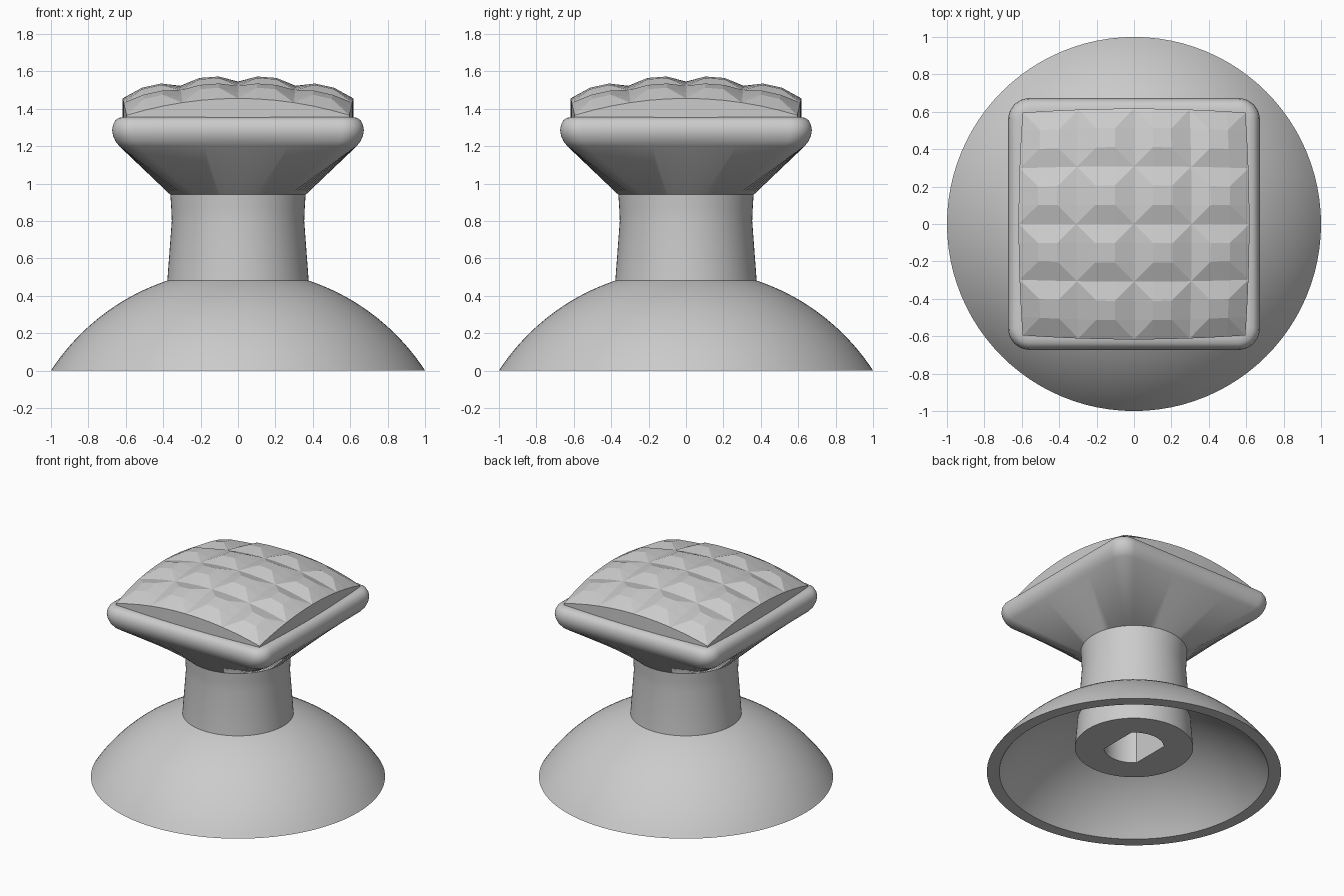
import bpy, bmesh, math

cube = bpy.data.objects.get("Cube")
if cube:
    bpy.data.objects.remove(cube)

TAU = 2 * math.pi
grey = bpy.data.materials.new("plain_grey")
grey.use_nodes = True
colour = (0.6, 0.6, 0.6, 1)
grey.diffuse_color = colour
grey.node_tree.nodes["Principled BSDF"].inputs["Base Color"].default_value = colour


def finish(name, bm, smooth_angle=None):
    """Turn a bmesh into a named object."""
    bmesh.ops.recalc_face_normals(bm, faces=bm.faces)
    mesh = bpy.data.meshes.new(name)
    bm.to_mesh(mesh)
    bm.free()
    mesh.materials.append(grey)
    obj = bpy.data.objects.new(name, mesh)
    bpy.context.collection.objects.link(obj)
    if smooth_angle:
        bpy.ops.object.select_all(action='DESELECT')
        obj.select_set(True)
        bpy.context.view_layer.objects.active = obj
        bpy.ops.object.shade_smooth_by_angle(angle=math.radians(smooth_angle))
    return obj


def loft(name, rings, caps=True, closed=False, smooth_angle=30):
    """Skin a list of rings that share one point count."""
    bm = bmesh.new()
    loops = [[bm.verts.new(p) for p in ring] for ring in rings]
    n = len(loops[0])
    pairs = list(zip(loops, loops[1:]))
    if closed:
        pairs.append((loops[-1], loops[0]))
    for a, b in pairs:
        for i in range(n):
            j = (i + 1) % n
            bm.faces.new((a[i], a[j], b[j], b[i]))
    if caps and not closed:
        bm.faces.new(loops[0])
        bm.faces.new(loops[-1])
    return finish(name, bm, smooth_angle)


ANGLES = [TAU * i / 96 for i in range(96)]


def circle(r, z, angles=ANGLES):
    return [(r * math.cos(a), r * math.sin(a), z) for a in angles]


def flatted_circle(r, flat, z):
    """Circle with two flats facing +x and -x."""
    pts = []
    for a in ANGLES:
        d = min(r, flat / max(abs(math.cos(a)), 0.001))
        pts.append((d * math.cos(a), d * math.sin(a), z))
    return pts


def rounded_square(half, radius, z, arc=10, side=12):
    pts = []
    c = half - radius
    for q in range(4):
        corner = [(c + radius * math.cos(t), c + radius * math.sin(t))
                  for t in (math.pi / 2 * k / arc for k in range(arc + 1))]
        # straight side leading on to the next corner
        corner += [(c - 2 * c * k / side, half) for k in range(1, side)]
        for x, y in corner:
            for _ in range(q):
                x, y = -y, x
            pts.append((x, y, z))
    return pts


# Hollow domed base: concentric spherical caps
DROP = 0.651


def cap_rings(rim, top=0.3, steps=20):
    radius = math.hypot(rim, DROP)
    start, end = math.asin(rim / radius), math.asin(top / radius)
    rings = []
    for k in range(steps + 1):
        t = start + (end - start) * k / steps
        rings.append(circle(radius * math.sin(t), max(0, radius * math.cos(t) - DROP)))
    return rings


loft("domed_base", cap_rings(1.0) + cap_rings(0.915)[::-1], closed=True)

# Neck with the boss below and its double-flatted shaft socket
loft("neck_and_socket", [
    flatted_circle(0.205, 0.145, 0.75),
    flatted_circle(0.205, 0.145, 0.19),
    circle(0.402, 0.19),
    circle(0.378, 0.48),
    circle(0.354, 0.8),
    circle(0.357, 0.87),
    circle(0.362, 0.945),
])

# Flared head: circle to rounded square, then a rolled rim
RIM = [(0.635, 0.10, 1.2), (0.655, 0.11, 1.225), (0.668, 0.115, 1.255),
       (0.673, 0.115, 1.285), (0.668, 0.11, 1.315), (0.655, 0.1, 1.338),
       (0.637, 0.085, 1.351), (0.61, 0.065, 1.355)]
rim_rings = [rounded_square(*r) for r in RIM]
bearings = [math.atan2(y, x) for x, y, z in rim_rings[0]]
loft("flared_head", [circle(0.362, 0.94, bearings)] + rim_rings, smooth_angle=40)

# Quilted crown: four by four faceted cushions over a shallow dome
CELLS, HALF, PUFF = 4, 0.617, 0.032
N = CELLS * 3
bm = bmesh.new()
grid = []
for i in range(N + 1):
    row = []
    for j in range(N + 1):
        u, v = 2 * i / N - 1, 2 * j / N - 1
        z = 1.545 - 0.09 * (u * u + v * v)
        if i % 3 and j % 3:
            z += PUFF
        x = HALF * u * (1 - 0.035 * v * v)
        y = HALF * v * (1 - 0.035 * u * u)
        row.append(bm.verts.new((x, y, z)))
    grid.append(row)
for i in range(N):
    for j in range(N):
        a, b = grid[i][j], grid[i + 1][j]
        c, d = grid[i + 1][j + 1], grid[i][j + 1]
        # creases run from the seam crossings up to the cushion tops
        if (i % 3 == 0) == (j % 3 == 0) and (i % 3 == j % 3):
            tris = ((a, b, c), (a, c, d))
        else:
            tris = ((a, b, d), (b, c, d))
        for t in tris:
            bm.faces.new(t)
# Crown side walls
border = [e for e in bm.edges if e.is_boundary]
walls = bmesh.ops.extrude_edge_only(bm, edges=border)["geom"]
for vert in walls:
    if isinstance(vert, bmesh.types.BMVert):
        vert.co.z = 1.345
finish("quilted_crown", bm)
